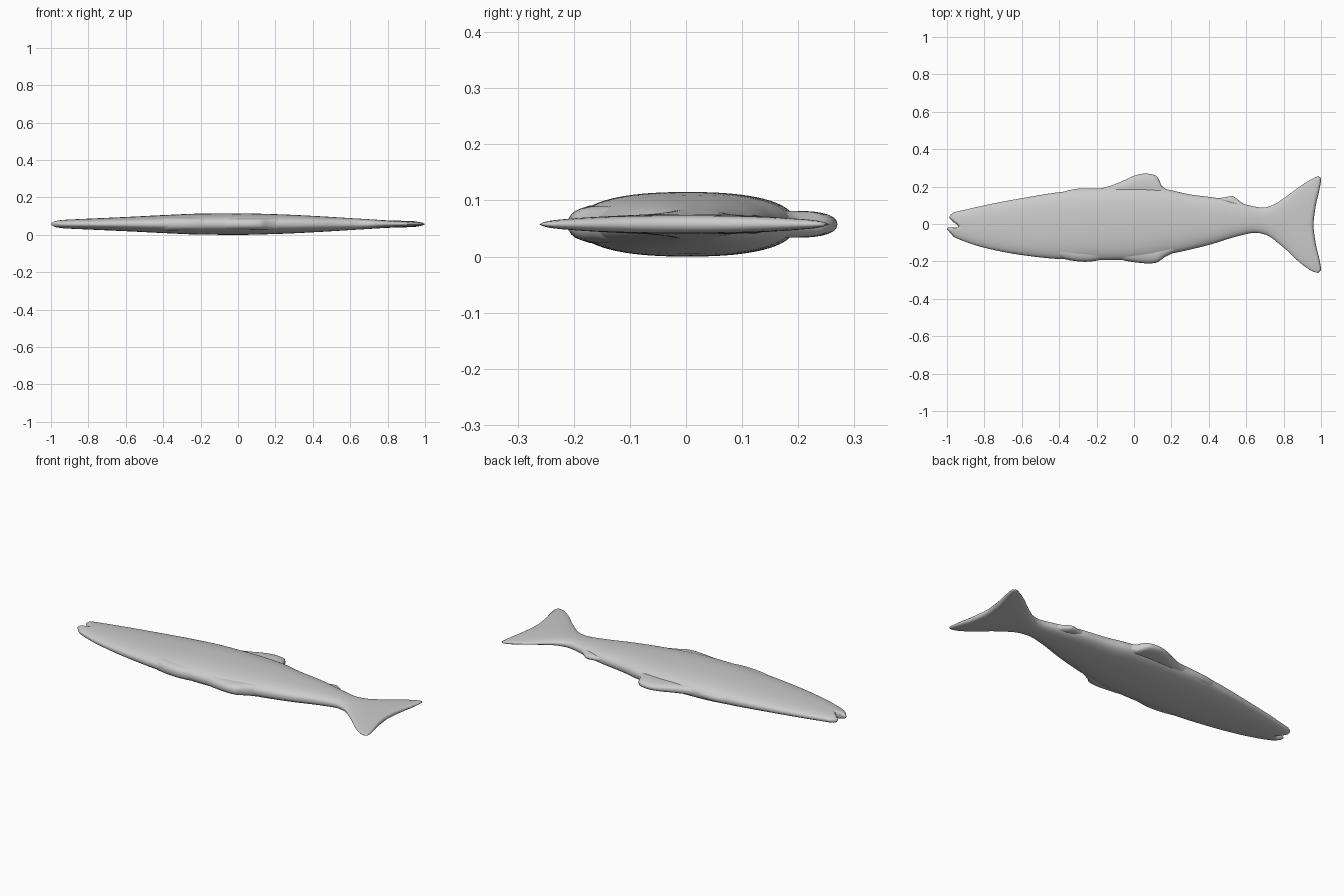
import bpy, bmesh, math

if "Cube" in bpy.data.objects:
    bpy.data.objects.remove(bpy.data.objects["Cube"])

Z0 = 0.0575


def curve(pts):
    """Smooth monotone interpolation through (position, value) points."""
    n = len(pts)
    d = [(pts[i + 1][1] - pts[i][1]) / (pts[i + 1][0] - pts[i][0]) for i in range(n - 1)]
    m = [d[0]]
    for a, b in zip(d, d[1:]):
        m.append(2 * a * b / (a + b) if a * b > 0 else 0)
    m.append(d[-1])

    def f(x):
        x = min(max(x, pts[0][0]), pts[-1][0])
        i = 0
        while i < n - 2 and x > pts[i + 1][0]:
            i += 1
        h = pts[i + 1][0] - pts[i][0]
        t = (x - pts[i][0]) / h
        return ((2 * t**3 - 3 * t**2 + 1) * pts[i][1] + (t**3 - 2 * t**2 + t) * h * m[i]
                + (3 * t**2 - 2 * t**3) * pts[i + 1][1] + (t**3 - t**2) * h * m[i + 1])
    return f


def loft(name, x0, x1, low, high, half, cols, rows, nose=None, tail=None,
         power=2.4, rounding=0.03):
    """Skin superellipse sections between two outlines; nose/tail shape the ends."""
    bm = bmesh.new()
    rings = []
    for i in range(cols + 1):
        u = i / cols
        u = 0.5 * u + 0.25 * (1 - math.cos(math.pi * u))
        xn = x0 + (x1 - x0) * u
        dist = min(xn - x0, x1 - xn) / rounding
        end = math.sqrt(max(0, 1 - (1 - min(dist, 1))**2))
        ring = []
        for j in range(2 * rows):
            c = -math.cos(math.pi * j / rows)
            v = (1 + c) / 2
            x = xn
            if nose:
                x += (nose(v) - x0) * max(0, 1 - (xn - x0) / 0.3)**2
            if tail:
                x += (tail(v) - x1) * max(0, 1 - (x1 - xn) / 0.3)**2
            y = low(x) + (high(x) - low(x)) * v
            z = half(x) * end * max(0, 1 - abs(c)**power)**(1 / power)
            ring.append(bm.verts.new((x, y, Z0 + (z if j <= rows else -z))))
        rings.append(ring)
    for a, b in zip(rings, rings[1:]):
        for j in range(2 * rows):
            k = (j + 1) % (2 * rows)
            bm.faces.new((a[j], a[k], b[k], b[j]))
    bmesh.ops.remove_doubles(bm, verts=bm.verts, dist=1e-5)
    bmesh.ops.recalc_face_normals(bm, faces=bm.faces)
    me = bpy.data.meshes.new(name)
    bm.to_mesh(me)
    bm.free()
    ob = bpy.data.objects.new(name, me)
    bpy.context.collection.objects.link(ob)
    for p in me.polygons:
        p.use_smooth = True
    return ob


# body with forked tail and open mouth
back = curve([(-1, 0.057), (-0.94, 0.068), (-0.8, 0.1), (-0.6, 0.138), (-0.4, 0.17),
              (-0.2, 0.19), (0, 0.195), (0.15, 0.188), (0.3, 0.158), (0.45, 0.138),
              (0.58, 0.108), (0.69, 0.088), (0.74, 0.1), (0.8, 0.137), (0.9, 0.21),
              (0.96, 0.245), (1, 0.262)])
belly = curve([(-1, -0.048), (-0.94, -0.08), (-0.8, -0.127), (-0.6, -0.166), (-0.4, -0.187),
               (-0.2, -0.193), (0, -0.19), (0.2, -0.158), (0.4, -0.112), (0.56, -0.064),
               (0.65, -0.047), (0.7, -0.056), (0.8, -0.126), (0.9, -0.217), (0.96, -0.255),
               (1, -0.265)])
thickness = curve([(-1, 0.015), (-0.94, 0.022), (-0.8, 0.029), (-0.6, 0.038), (-0.4, 0.048),
                   (-0.2, 0.056), (0, 0.0575), (0.2, 0.053), (0.4, 0.044), (0.6, 0.032),
                   (0.7, 0.026), (0.8, 0.02), (0.9, 0.017), (1, 0.013)])
mouth = curve([(0, -0.965), (0.1, -0.985), (0.22, -1), (0.33, -0.985), (0.42, -0.94),
               (0.5, -0.945), (0.62, -0.97), (0.8, -0.988), (0.9, -0.981), (1, -0.962)])
fork = curve([(0, 0.985), (0.04, 1), (0.12, 0.994), (0.3, 0.972), (0.5, 0.96),
              (0.7, 0.972), (0.88, 0.994), (0.96, 1), (1, 0.985)])
loft("fish_body", -1, 1, belly, back, thickness, 120, 36, mouth, fork)

# fins: (name, start, end, edge outline, root y, half thickness)
fins = [
    ("dorsal_fin", -0.22, 0.2, [(-0.22, 0.18), (-0.12, 0.206), (-0.05, 0.235), (0, 0.258),
     (0.06, 0.27), (0.11, 0.262), (0.13, 0.245), (0.145, 0.207), (0.2, 0.17)], 0.12, 0.024),
    ("front_dorsal_ridge", -0.42, -0.15, [(-0.42, 0.155), (-0.35, 0.18), (-0.28, 0.19),
     (-0.22, 0.19), (-0.15, 0.18)], 0.1, 0.025),
    ("adipose_fin", 0.4, 0.62, [(0.4, 0.13), (0.48, 0.142), (0.525, 0.149), (0.55, 0.135),
     (0.58, 0.112), (0.62, 0.09)], 0.05, 0.018),
    ("pectoral_fin", -0.42, -0.14, [(-0.42, -0.175), (-0.33, -0.196), (-0.26, -0.202),
     (-0.2, -0.196), (-0.14, -0.18)], -0.1, 0.035),
    ("pelvic_fin", -0.1, 0.24, [(-0.1, -0.185), (0, -0.204), (0.08, -0.211), (0.12, -0.207),
     (0.16, -0.18), (0.24, -0.14)], -0.09, 0.033),
]
for name, a, b, pts, root, half in fins:
    edge = curve(pts)
    base = lambda x, r=root: r
    low, high = (base, edge) if root > 0 else (edge, base)
    loft(name, a, b, low, high, lambda x, h=half: h, 28, 14)
